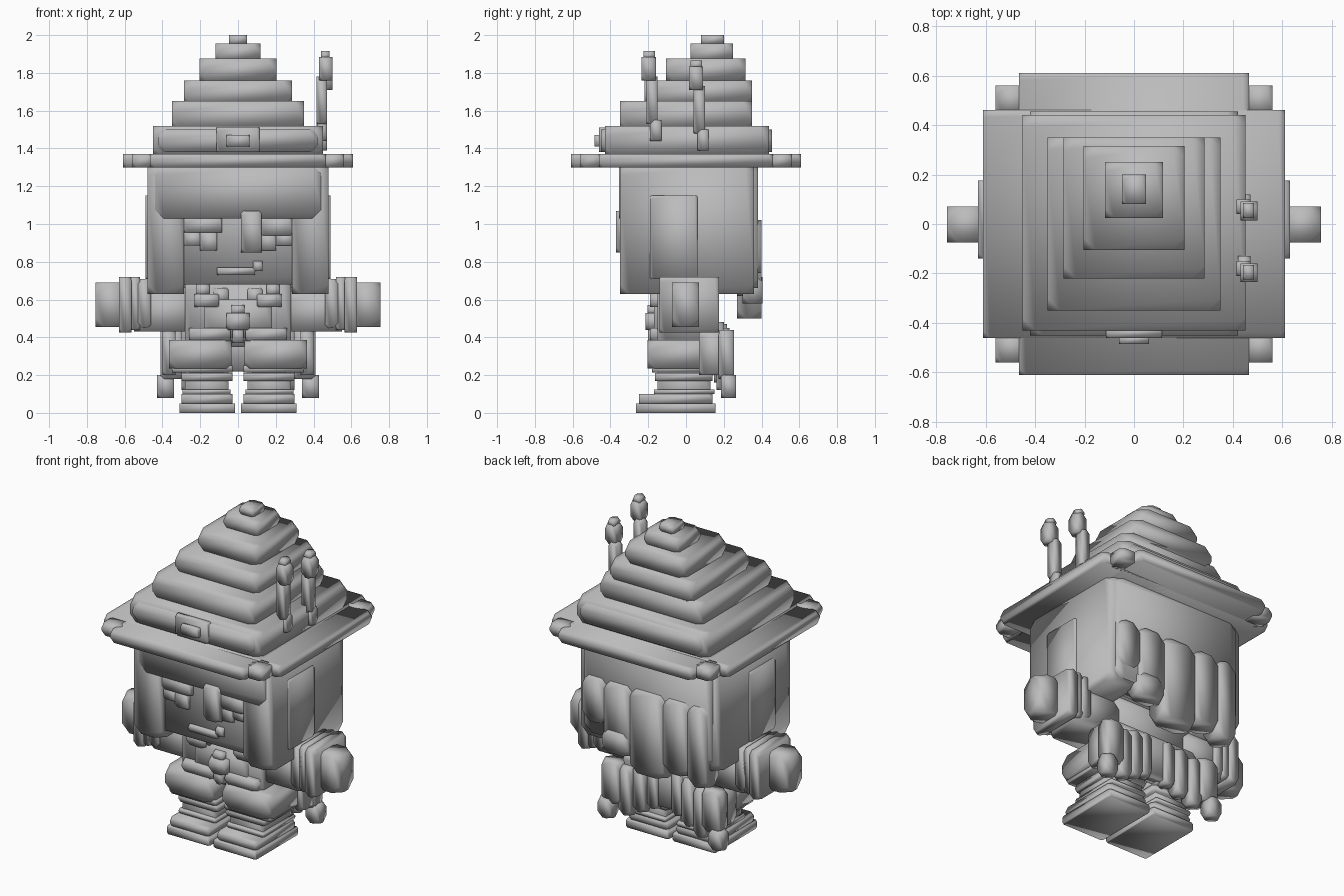
import bpy
import bmesh
from mathutils import Vector

default_cube = bpy.data.objects.get("Cube")
if default_cube:
    bpy.data.objects.remove(default_cube, do_unlink=True)

# One plain grey material for everything
grey = bpy.data.materials.new("plain_grey")
grey.use_nodes = True
grey.diffuse_color = (.5, .5, .5, 1)
grey.node_tree.nodes["Principled BSDF"].inputs["Base Color"].default_value = (.5, .5, .5, 1)


def box(name, x, y, z, cut=.05):
    """Smooth shaded block with clipped corner points, given by its extents."""
    low, high = (Vector(corner) for corner in zip(x, y, z))
    size, centre = high - low, (low + high) / 2
    bm = bmesh.new()
    bmesh.ops.create_cube(bm, size=1)
    for vert in bm.verts:
        vert.co = Vector(a * b for a, b in zip(vert.co, size))
    offset = min(cut, min(size) * .4)
    if offset > 0:
        bmesh.ops.bevel(bm, geom=bm.verts[:], offset=offset, segments=1,
                        profile=.5, affect='VERTICES')
    bmesh.ops.recalc_face_normals(bm, faces=bm.faces[:])
    for face in bm.faces:
        face.smooth = True
    mesh = bpy.data.meshes.new(name)
    bm.to_mesh(mesh)
    bm.free()
    mesh.materials.append(grey)
    obj = bpy.data.objects.new(name, mesh)
    obj.location = centre
    bpy.context.collection.objects.link(obj)
    return obj


def pair(name, x, y, z, cut=.05):
    """The same block on the left (+x) and right (-x) sides."""
    box("left_" + name, x, y, z, cut)
    box("right_" + name, (-x[1], -x[0]), y, z, cut)


def wide(name, half, y, z, cut=.05):
    """Block centred on the middle plane."""
    return box(name, (-half, half), y, z, cut)


# Hat: brim, band and stepped crown leaning back
wide("hat_brim_across", half=.61, y=(-.46, .46), z=(1.3, 1.37))
wide("hat_brim_along", half=.465, y=(-.61, .61), z=(1.3, 1.37))
pair("hat_brim_front_corner", x=(.44, .56), y=(-.56, -.44), z=(1.3, 1.37))
pair("hat_brim_back_corner", x=(.44, .56), y=(.44, .56), z=(1.3, 1.37))
wide("hat_band", half=.45, y=(-.43, .44), z=(1.36, 1.52))
wide("hat_band_trim", half=.42, y=(-.45, .455), z=(1.38, 1.5))
wide("crown_tier_low", half=.35, y=(-.35, .35), z=(1.5, 1.65))
wide("crown_tier_middle", half=.285, y=(-.22, .35), z=(1.63, 1.76))
wide("crown_tier_upper", half=.205, y=(-.105, .315), z=(1.75, 1.875))
wide("crown_tier_top", half=.118, y=(.025, .25), z=(1.86, 1.955))
wide("crown_tip", half=.048, y=(.08, .2), z=(1.95, 2))
wide("hat_buckle", half=.113, y=(-.46, -.42), z=(1.38, 1.51))
wide("hat_buckle_knob", half=.06, y=(-.485, -.45), z=(1.41, 1.47))

# Two upright feathers on the left of the hat
for label, shift, rise in (("front", 0, 0), ("back", .25, -.05)):
    def feather(part, x, y, z):
        box(label + "_feather_" + part, x, [v + shift for v in y], [v + rise for v in z])
    feather("root", x=(.42, .47), y=(-.19, -.13), z=(1.44, 1.55))
    feather("stem", x=(.415, .47), y=(-.21, -.15), z=(1.53, 1.78))
    feather("plume", x=(.43, .5), y=(-.235, -.16), z=(1.76, 1.885))
    feather("tip", x=(.44, .485), y=(-.225, -.165), z=(1.87, 1.915))

# Head and hair
wide("head", half=.45, y=(-.32, .34), z=(.68, 1.31))
wide("hair_fringe", half=.44, y=(-.355, .3), z=(1.03, 1.31))
pair("hair_side", x=(.285, .48), y=(-.35, .36), z=(.63, 1.31))
pair("hair_side_tuft", x=(.45, .49), y=(-.19, .06), z=(.71, 1.15))
wide("hair_back", half=.44, y=(.2, .38), z=(.66, 1.31))
locks = (("one", .44, .29, .74), ("two", .29, .11, .62), ("three", .11, -.12, .5),
         ("four", -.12, -.29, .56), ("five", -.29, -.42, .52))
for label, left, right, bottom in locks:
    box("back_lock_" + label, x=(right, left), y=(.27, .4), z=(bottom, 1.02))
box("back_lock_curl", x=(.12, .3), y=(.3, .405), z=(.58, .72))

# Face details
box("right_brow", x=(-.285, -.085), y=(-.35, -.3), z=(.955, 1.035))
box("left_brow", x=(.12, .285), y=(-.35, -.3), z=(.94, 1.035))
pair("eye_outer", x=(.2, .285), y=(-.335, -.3), z=(.885, .955))
pair("eye_inner", x=(.11, .2), y=(-.34, -.3), z=(.86, .955))
box("forehead_lock", x=(.015, .125), y=(-.37, -.3), z=(.85, 1.07))
box("mouth", x=(-.11, .09), y=(-.34, -.3), z=(.73, .77))
box("mouth_corner", x=(.08, .13), y=(-.34, -.3), z=(.75, .805))

# Arms, cuffs and hands
pair("sleeve", x=(.24, .55), y=(-.12, .155), z=(.43, .64))
pair("sleeve_ring", x=(.46, .53), y=(-.13, .165), z=(.45, .71))
pair("cuff_inner", x=(.52, .57), y=(-.13, .165), z=(.44, .72))
pair("cuff_outer", x=(.565, .63), y=(-.14, .175), z=(.425, .72))
pair("hand", x=(.6, .755), y=(-.075, .07), z=(.455, .69))

# Torso, collar, neckerchief and belt
wide("torso", half=.28, y=(-.15, .15), z=(.35, .7))
wide("shirt_front", half=.18, y=(-.17, 0), z=(.4, .6))
pair("lapel", x=(.1, .23), y=(-.19, -.1), z=(.56, .63))
pair("collar_point", x=(.15, .22), y=(-.18, -.1), z=(.62, .68))
pair("collar_inner", x=(.05, .13), y=(-.17, -.1), z=(.58, .66))
wide("scarf_knot", half=.035, y=(-.205, -.12), z=(.52, .57))
wide("scarf_middle", half=.06, y=(-.215, -.12), z=(.44, .53))
wide("scarf_tail", half=.03, y=(-.2, -.12), z=(.37, .45))
pair("belt_half", x=(.04, .26), y=(-.19, .17), z=(.38, .45))

# Cape of hanging slats, longest at the outside
slats = (("outer", .34, .43, .08, .2), ("wing", .29, .41, .18, .44),
         ("second", .22, .3, .12, .42), ("third", .13, .21, .16, .45),
         ("inner", .05, .12, .2, .47))
for depth, (label, near, far, bottom, top) in enumerate(slats):
    back = .265 - depth * .012
    pair("cape_slat_" + label, x=(near, far), y=(back - .08, back), z=(bottom, top))
wide("cape_yoke", half=.3, y=(.12, .2), z=(.22, .48))
pair("cape_edge", x=(.33, .4), y=(.07, .2), z=(.2, .43))

# Legs with baggy shorts and ringed boots
pair("shorts_leg", x=(.035, .365), y=(-.205, .16), z=(.235, .385))
pair("shorts_hem", x=(.03, .35), y=(-.18, .165), z=(.215, .25))
pair("boot_shaft", x=(.05, .28), y=(-.15, .13), z=(.04, .24))
pair("boot_ring_upper", x=(.03, .3), y=(-.165, .14), z=(.17, .212))
pair("boot_ring_lower", x=(.04, .295), y=(-.17, .15), z=(.1, .125))
pair("boot_toe", x=(.03, .3), y=(-.25, .14), z=(.045, .1))
pair("boot_sole", x=(.015, .31), y=(-.265, .155), z=(0, .05), cut=.01)
